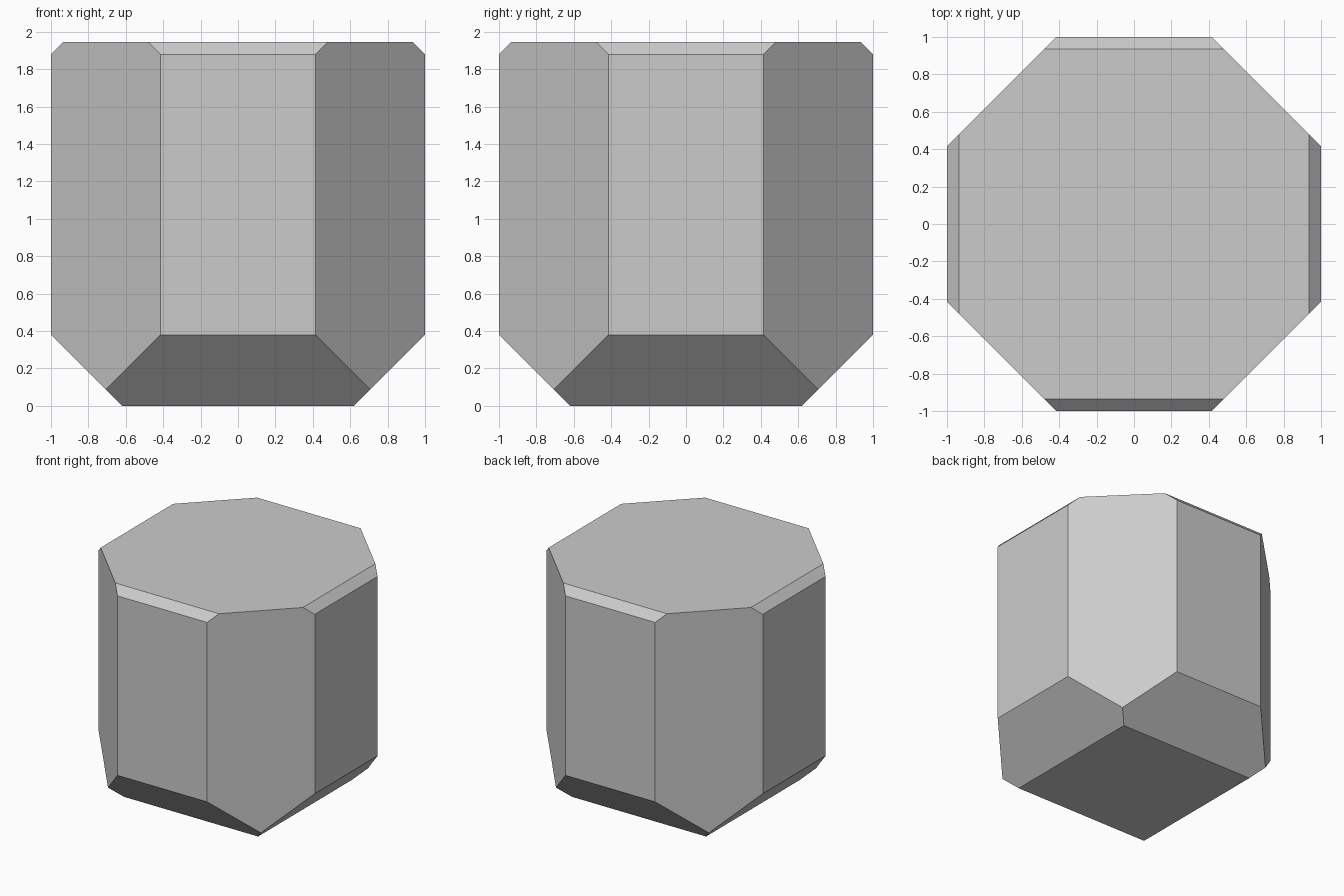
import bpy, bmesh
from mathutils import Vector

if "Cube" in bpy.data.objects:
    bpy.data.objects.remove(bpy.data.objects["Cube"])

HEIGHT = 1.945


def slice_off(bm, point, normal):
    """Cut away everything on the normal side of a plane and cap the cut."""
    geom = bm.verts[:] + bm.edges[:] + bm.faces[:]
    cut = bmesh.ops.bisect_plane(bm, geom=geom, dist=1e-5, plane_co=point,
                                 plane_no=normal, clear_outer=True)["geom_cut"]
    edges = [e for e in cut if isinstance(e, bmesh.types.BMEdge)]
    bmesh.ops.edgenet_fill(bm, edges=edges)


# Block to be cut
bm = bmesh.new()
bmesh.ops.create_cube(bm, size=2)
for v in bm.verts:
    v.co.z = HEIGHT if v.co.z > 0 else 0

# Diagonal sides that make the octagon
for sx in (-1, 1):
    for sy in (-1, 1):
        n = Vector((sx, sy, 0)).normalized()
        slice_off(bm, n, n)

# Wide lower and narrow upper bevels on the four main sides
for d in (Vector((1, 0, 0)), Vector((-1, 0, 0)), Vector((0, 1, 0)), Vector((0, -1, 0))):
    slice_off(bm, d + Vector((0, 0, 0.38)), d - Vector((0, 0, 1)))
    slice_off(bm, d + Vector((0, 0, 1.88)), d + Vector((0, 0, 1)))

bmesh.ops.recalc_face_normals(bm, faces=bm.faces[:])
mesh = bpy.data.meshes.new("faceted_block")
bm.to_mesh(mesh)
bm.free()
bpy.context.collection.objects.link(bpy.data.objects.new("faceted_block", mesh))
